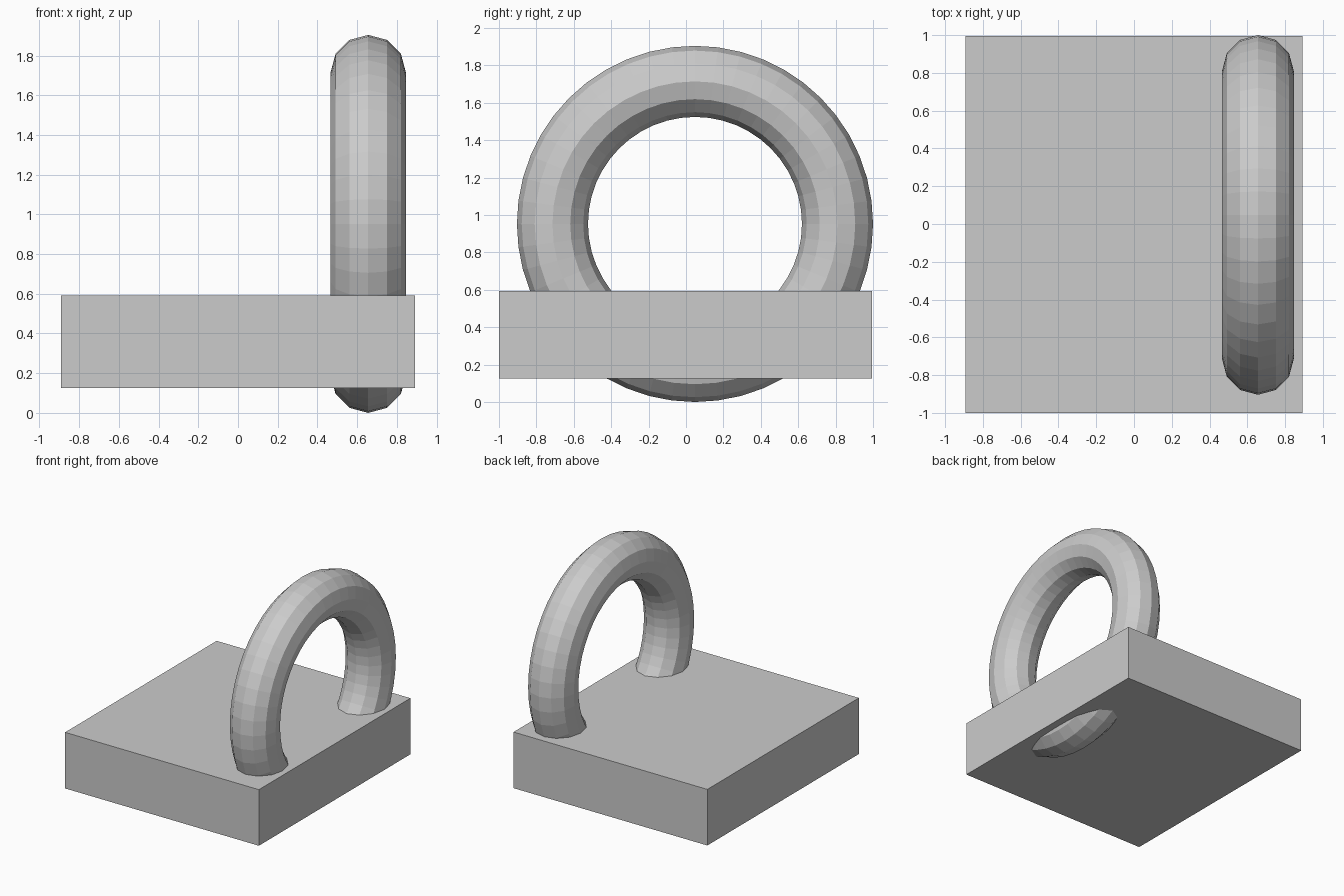
import bpy
from math import pi

if "Cube" in bpy.data.objects:
    bpy.data.objects.remove(bpy.data.objects["Cube"])

# Flat base slab
bpy.ops.mesh.primitive_cube_add(size=1, location=(0, -0.003, 0.359))
base = bpy.context.object
base.name = "base_slab"
base.scale = (1.785, 1.994, 0.467)
bpy.ops.object.transform_apply(location=False, rotation=False, scale=True)

# Upright ring passing through the slab near its right edge
bpy.ops.mesh.primitive_torus_add(
    major_segments=48, minor_segments=12,
    major_radius=0.762, minor_radius=0.19,
    location=(0.656, 0.048, 0.952), rotation=(0, pi / 2, 0))
ring = bpy.context.object
ring.name = "upright_ring"

# Faceted, flat-shaded style
for part in (base, ring):
    for poly in part.data.polygons:
        poly.use_smooth = False
